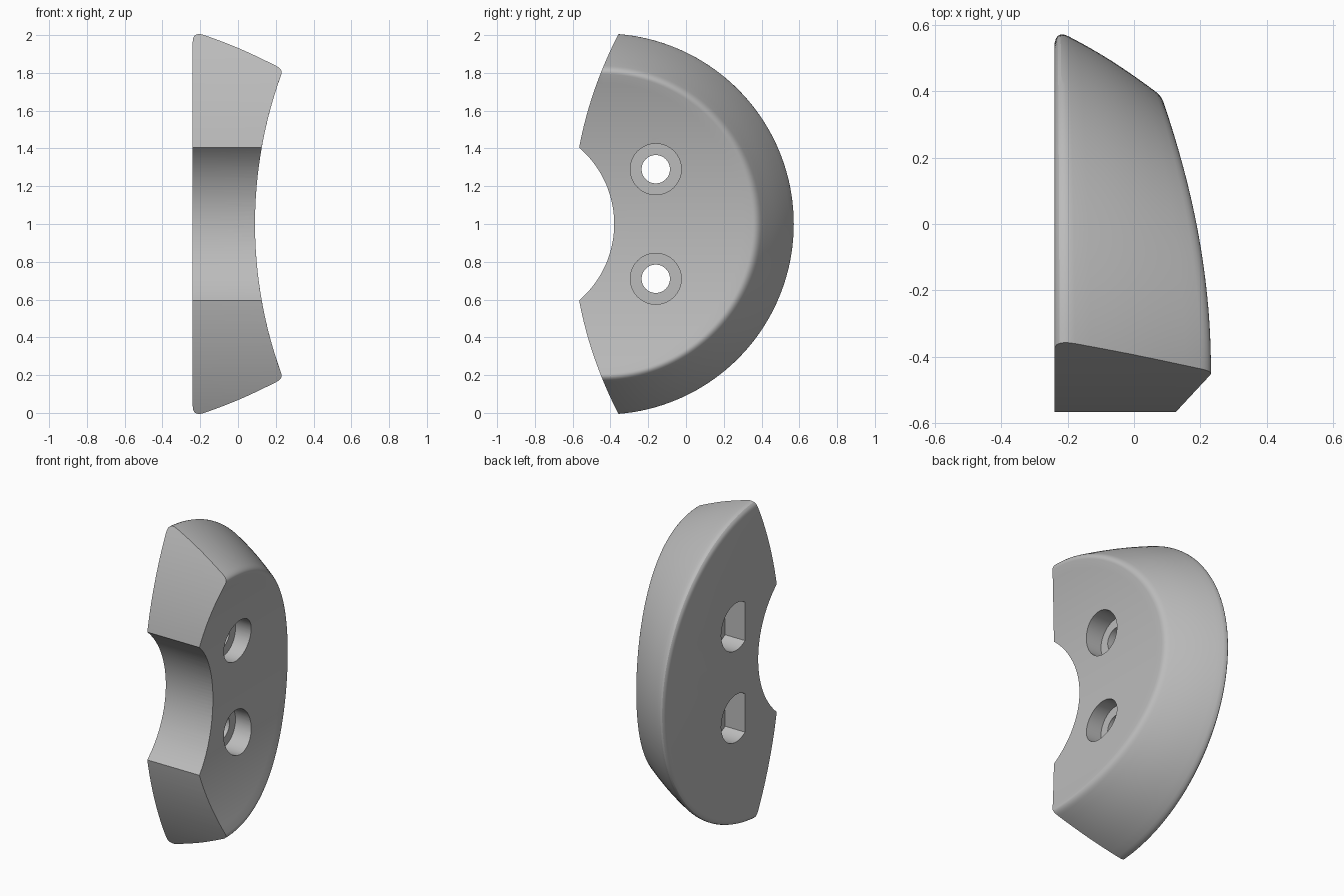
import bpy, bmesh
from math import sin, cos, pi, sqrt, asin

cube = bpy.data.objects.get("Cube")
if cube:
    bpy.data.objects.remove(cube, do_unlink=True)

BACK = -0.24                 # flat side plane
AXIS_Y = -0.438              # centre of the round outline
R_BACK, R_RIM = 1.025, 0.818
SEGS = 160

grey = bpy.data.materials.new("plain_grey")
grey.use_nodes = True
colour = (0.5, 0.5, 0.5, 1)
grey.diffuse_color = colour
grey.node_tree.nodes["Principled BSDF"].inputs["Base Color"].default_value = colour


def add_object(name, bm):
    bmesh.ops.recalc_face_normals(bm, faces=bm.faces)
    mesh = bpy.data.meshes.new(name)
    bm.to_mesh(mesh)
    bm.free()
    mesh.materials.append(grey)
    obj = bpy.data.objects.new(name, mesh)
    bpy.context.collection.objects.link(obj)
    return obj


def prism(name, outline, x0, x1):
    """Extrude a (y, z) outline along x."""
    bm = bmesh.new()
    face = bm.faces.new([bm.verts.new((x0, y, z)) for y, z in outline])
    new = bmesh.ops.extrude_face_region(bm, geom=[face])["geom"]
    verts = [v for v in new if isinstance(v, bmesh.types.BMVert)]
    bmesh.ops.translate(bm, verts=verts, vec=(x1 - x0, 0, 0))
    return add_object(name, bm)


def circle(y, z, r, flat=None, n=64):
    """Circle outline, optionally cut off by a flat on its front side."""
    if flat is None:
        return [(y + r * cos(2 * pi * i / n), z + r * sin(2 * pi * i / n)) for i in range(n)]
    end = pi - asin(sqrt(r * r - flat * flat) / r)
    return [(y + r * cos(a), z + r * sin(a))
            for a in (-end + 2 * end * i / n for i in range(n + 1))]


def boolean(obj, cutter, operation):
    mod = obj.modifiers.new(cutter.name, "BOOLEAN")
    mod.object, mod.operation, mod.solver = cutter, operation, "EXACT"
    bpy.context.view_layer.objects.active = obj
    bpy.ops.object.modifier_apply(modifier=mod.name)
    bpy.data.objects.remove(cutter, do_unlink=True)


def hollow(z):
    """Concave side: a cylinder lying along y."""
    return 0.09 + 2.32 - sqrt(2.32 ** 2 - z * z)


def bezier(a, b, c, n=6):
    return [tuple(p * (1 - t) ** 2 + 2 * q * t * (1 - t) + r * t * t for p, q, r in zip(a, b, c))
            for t in (i / n for i in range(n + 1))]


def section(angle):
    """Radius and x from the flat side, over the rounded flank, to the hollow side."""
    s = sin(angle)
    rim_x = hollow(R_RIM * s)

    def flank(t):
        return (R_BACK + (R_RIM - R_BACK) * t + 0.012 * sin(pi * t), BACK + (rim_x - BACK) * t)

    def face(r):
        return (r, hollow(r * s))
    pts = bezier((0.965, BACK), (R_BACK, BACK), flank(0.13))
    pts += [flank(0.13 + 0.79 * i / 8) for i in range(1, 8)]
    pts += bezier(flank(0.92), (R_RIM, rim_x), face(R_RIM - 0.025))
    pts += [face((R_RIM - 0.025) * (1 - i / 16)) for i in range(1, 16)]
    return pts


# Round body lofted around its axis
bm = bmesh.new()
columns = []
for k in range(SEGS):
    a = 2 * pi * k / SEGS
    columns.append([bm.verts.new((x, AXIS_Y + r * cos(a), 1 + r * sin(a))) for r, x in section(a)])
middle = bm.verts.new((hollow(0), AXIS_Y, 1))
for a, b in zip(columns, columns[1:] + columns[:1]):
    for i in range(len(a) - 1):
        bm.faces.new((a[i], a[i + 1], b[i + 1], b[i]))
    bm.faces.new((a[-1], middle, b[-1]))
bm.faces.new([c[0] for c in columns])
body = add_object("curved_pad", bm)

# Bowed front ends with a round notch between them
N = 24
half = 0.405
upper = [(1.566 - sqrt(2.17 ** 2 - h * h), 1 + h)
         for h in (1.1 + (half - 1.1) * i / N for i in range(N + 1))]
lower = [(y, 2 - z) for y, z in reversed(upper)]
notch_r = 0.534
sweep = asin(half / notch_r)
notch = [(-0.914 + notch_r * cos(a), 1 + notch_r * sin(a))
         for a in (sweep - 2 * sweep * i / 40 for i in range(1, 40))]
boolean(body, prism("front_trim", upper + notch + lower + [(1, -0.1), (1, 2.1)], -1, 1), "INTERSECT")

# Two bolt holes: counterbore, through bore and D-shaped pocket
for z in (1.29, 0.71):
    boolean(body, prism("counterbore", circle(-0.16, z, 0.135), 0.0, 0.5), "DIFFERENCE")
    boolean(body, prism("bore", circle(-0.16, z, 0.075), -0.5, 0.5), "DIFFERENCE")
    boolean(body, prism("pocket", circle(-0.16, z, 0.15, flat=0.088), -0.5, -0.1), "DIFFERENCE")

bpy.ops.object.select_all(action="DESELECT")
body.select_set(True)
bpy.context.view_layer.objects.active = body
bpy.ops.object.shade_smooth_by_angle(angle=0.45)
